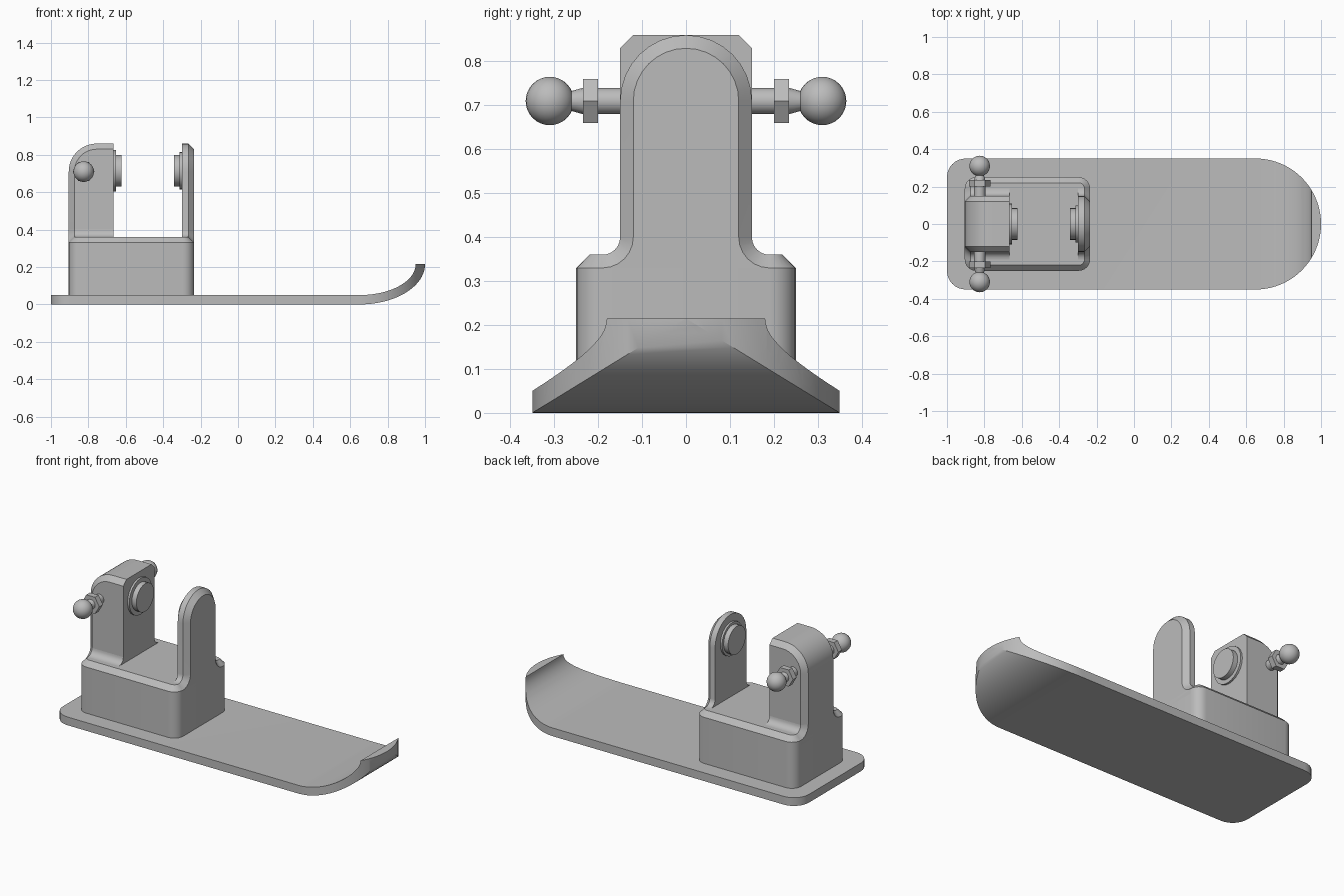
import bpy, bmesh, math
from mathutils import Matrix, Vector

if "Cube" in bpy.data.objects:
    bpy.data.objects.remove(bpy.data.objects["Cube"], do_unlink=True)

grey = bpy.data.materials.new("plain grey")
grey.use_nodes = True
colour = (0.5, 0.5, 0.5, 1)
grey.diffuse_color = colour
grey.node_tree.nodes["Principled BSDF"].inputs["Base Color"].default_value = colour


def finish(name, bm, angle=30):
    bmesh.ops.recalc_face_normals(bm, faces=bm.faces)
    mesh = bpy.data.meshes.new(name)
    bm.to_mesh(mesh)
    bm.free()
    obj = bpy.data.objects.new(name, mesh)
    bpy.context.collection.objects.link(obj)
    mesh.materials.append(grey)
    smooth(obj, angle)
    return obj


def smooth(obj, angle=30):
    bpy.ops.object.select_all(action="DESELECT")
    obj.select_set(True)
    bpy.context.view_layer.objects.active = obj
    bpy.ops.object.shade_smooth_by_angle(angle=math.radians(angle))


def loft(name, sections, axis):
    """Skin equal-length outlines placed at positions along one axis."""
    bm = bmesh.new()
    rings = []
    for pos, outline in sections:
        ring = []
        for a, b in outline:
            co = {"x": (pos, a, b), "y": (a, pos, b), "z": (a, b, pos)}[axis]
            ring.append(bm.verts.new(co))
        rings.append(ring)
    n = len(rings[0])
    for r, s in zip(rings, rings[1:]):
        for i in range(n):
            j = (i + 1) % n
            bm.faces.new((r[i], r[j], s[j], s[i]))
    bm.faces.new(rings[0])
    bm.faces.new(rings[-1])
    return finish(name, bm)


def arc(cx, cy, rx, ry, start, end, steps=12):
    angles = [math.radians(start + (end - start) * i / steps) for i in range(steps + 1)]
    return [(cx + rx * math.cos(a), cy + ry * math.sin(a)) for a in angles]


def turned(name, profile, origin, direction, sides):
    """Stack of coaxial rings: profile holds (distance, radius)."""
    bm = bmesh.new()
    rot = Vector((0, 0, 1)).rotation_difference(Vector(direction)).to_matrix().to_4x4()
    place = Matrix.Translation(origin) @ rot
    for (d0, r0), (d1, r1) in zip(profile, profile[1:]):
        if d1 > d0:
            bmesh.ops.create_cone(
                bm, cap_ends=True, segments=sides, radius1=r0, radius2=r1, depth=d1 - d0,
                matrix=place @ Matrix.Translation((0, 0, (d0 + d1) / 2)))
    return finish(name, bm)


# Base plate: upturned side profile trimmed to a rounded plan
side = [(-1, 0)] + arc(0.65, 0.215, 0.35, 0.215, -90, 0, 20)
side += arc(0.65, 0.215, 0.3, 0.165, 0, -90, 20) + [(-1, 0.05)]
plate = loft("base_plate", [(-0.35, side), (0.35, side)], "y")
plan = arc(0.65, 0, 0.35, 0.35, -90, 90, 40)
plan += arc(-0.9, 0.25, 0.1, 0.1, 90, 180, 8) + arc(-0.9, -0.25, 0.1, 0.1, 180, 270, 8)
cutter = loft("plan_cutter", [(-0.2, plan), (0.5, plan)], "z")
trim = plate.modifiers.new("plan", "BOOLEAN")
trim.operation = "INTERSECT"
trim.solver = "EXACT"
trim.object = cutter
bpy.context.view_layer.objects.active = plate
bpy.ops.object.modifier_apply(modifier=trim.name)
bpy.data.objects.remove(cutter, do_unlink=True)
smooth(plate)


# Mount block with rounded corners and a chamfered top
def block_outline(inset):
    r = 0.06 - inset
    pts = []
    for cx, cy, a in ((-0.295, 0.19, 0), (-0.845, 0.19, 90), (-0.845, -0.19, 180), (-0.295, -0.19, 270)):
        pts += arc(cx, cy, r, r, a, a + 90, 6)
    return pts


loft("mount_block", [(0.04, block_outline(0)), (0.33, block_outline(0)), (0.36, block_outline(0.03))], "z")


# Flared foot shared by both uprights, and the round-topped thin upright
def upright(inset, top):
    r = 0.04 + inset
    half = [(0.19, 0.3)] + arc(0.19, 0.4, r, r, 270, 180, 6)
    if top:
        crown = arc(0, 0.71, 0.15 - inset, 0.15 - inset, 0, 180, 16)
    else:
        crown = []
    return half + crown + [(-y, z) for y, z in reversed(half)]


loft("thin_upright", [(-0.3, upright(0, True)), (-0.265, upright(0, True)), (-0.235, upright(0.03, True))], "x")
loft("thick_upright_foot", [(-0.905, upright(0.03, False)), (-0.875, upright(0, False)),
                            (-0.665, upright(0, False))], "x")


# Thick upright with a rounded outer shoulder and chamfered rim
def shoulder(inset):
    r = 0.15 - inset
    return [(-0.665, 0.33), (-0.665, 0.71 + r)] + arc(-0.755, 0.71, r, r, 90, 180, 12) + [(-0.905 + inset, 0.33)]


loft("thick_upright", [(-0.15, shoulder(0.03)), (-0.12, shoulder(0)),
                       (0.12, shoulder(0)), (0.15, shoulder(0.03))], "y")

# Pivot bosses facing each other
for label, x, way, flange in (("thick", -0.665, 1, 0.11), ("thin", -0.3, -1, 0.1)):
    turned(label + "_upright_pivot", [(-0.005, flange), (0.012, flange), (0.012, 0.085), (0.042, 0.085)],
           (x, 0, 0.715), (way, 0, 0), 24)

# Ball studs on both sides of the thick upright
for label, way in (("front", -1), ("back", 1)):
    at = (-0.825, 0, 0.71)
    turned(label + "_stud_shank", [(0.14, 0.03), (0.235, 0.03), (0.27, 0.02), (0.29, 0.02)], at, (0, way, 0), 16)
    nut = [(at[0] + 0.058 * math.cos(math.pi * i / 3), at[2] + 0.058 * math.sin(math.pi * i / 3)) for i in range(6)]
    loft(label + "_stud_nut", [(way * 0.2, nut), (way * 0.235, nut)], "y")
    bm = bmesh.new()
    bmesh.ops.create_uvsphere(bm, u_segments=24, v_segments=16, radius=0.055,
                              matrix=Matrix.Translation((at[0], way * 0.31, at[2])))
    finish(label + "_stud_ball", bm)
